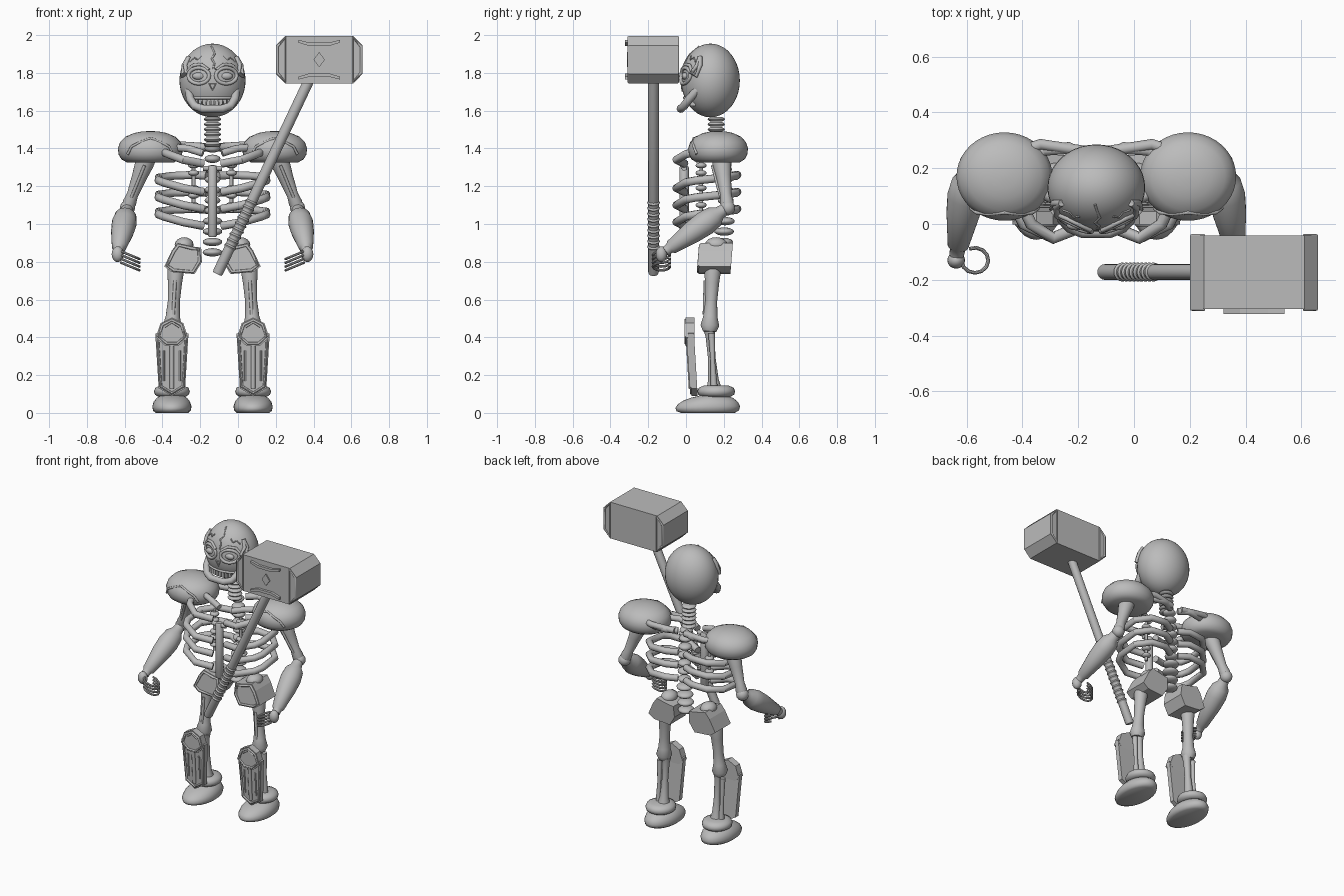
import bpy, bmesh, math
from mathutils import Vector

if "Cube" in bpy.data.objects:
    bpy.data.objects.remove(bpy.data.objects["Cube"])

CX = -0.135  # centre line of the figure
bone = bpy.data.materials.new("bone_grey")
bone.diffuse_color = (0.5, 0.5, 0.5, 1)
bone.use_nodes = True
bone.node_tree.nodes["Principled BSDF"].inputs["Base Color"].default_value = bone.diffuse_color


def finish(ob, smooth=35):
    ob.data.materials.append(bone)
    bpy.ops.object.select_all(action='DESELECT')
    ob.select_set(True)
    bpy.context.view_layer.objects.active = ob
    if smooth:
        bpy.ops.object.shade_smooth_by_angle(angle=math.radians(smooth))
    return ob


def from_bm(name, bm, smooth=35):
    bmesh.ops.recalc_face_normals(bm, faces=bm.faces)
    me = bpy.data.meshes.new(name)
    bm.to_mesh(me)
    bm.free()
    ob = bpy.data.objects.new(name, me)
    bpy.context.collection.objects.link(ob)
    return finish(ob, smooth)


def lathe(name, a, b, prof, sx=1, sy=1, n=24, smooth=40):
    """Turned shape from a to b; prof = (fraction along, radius)."""
    a, b = Vector(a), Vector(b)
    d = b - a
    q = d.to_track_quat('Z', 'Y') if abs(d.x) + abs(d.y) > 1e-6 else None
    bm = bmesh.new()
    rings = []
    for t, r in prof:
        ring = []
        for i in range(n):
            w = math.tau * i / n
            v = Vector((r * sx * math.cos(w), r * sy * math.sin(w), 0))
            ring.append(bm.verts.new(a + d * t + (q @ v if q else v)))
        rings.append(ring)
    for r0, r1 in zip(rings, rings[1:]):
        for i in range(n):
            j = (i + 1) % n
            bm.faces.new((r0[i], r0[j], r1[j], r1[i]))
    bm.faces.new(rings[0][::-1])
    bm.faces.new(rings[-1])
    return from_bm(name, bm, smooth)


def ball(name, c, r, seg=24):
    bm = bmesh.new()
    bmesh.ops.create_uvsphere(bm, u_segments=seg, v_segments=seg // 2, radius=1)
    for v in bm.verts:
        v.co = Vector(c) + Vector([v.co[i] * r[i] for i in range(3)])
    return from_bm(name, bm, 60)


def prism(name, pts, y0, y1, lean=0.0):
    """Outline in x, z pushed from y0 to y1; lean shifts y with height."""
    bm = bmesh.new()
    zm = min(p[1] for p in pts)
    f, k = [[bm.verts.new((x, y + lean * (z - zm), z)) for x, z in pts] for y in (y0, y1)]
    bm.faces.new(f)
    bm.faces.new(k[::-1])
    for i in range(len(pts)):
        j = (i + 1) % len(pts)
        bm.faces.new((f[i], k[i], k[j], f[j]))
    return from_bm(name, bm, 0)


def tube(name, pts, r, closed=False, res=3):
    cu = bpy.data.curves.new(name, 'CURVE')
    cu.dimensions = '3D'
    cu.bevel_depth = r
    cu.bevel_resolution = res
    cu.use_fill_caps = True
    sp = cu.splines.new('POLY')
    sp.points.add(len(pts) - 1)
    for p, co in zip(sp.points, pts):
        p.co = (*co, 1)
    sp.use_cyclic_u = closed
    ob = bpy.data.objects.new(name, cu)
    bpy.context.collection.objects.link(ob)
    bpy.ops.object.select_all(action='DESELECT')
    ob.select_set(True)
    bpy.context.view_layer.objects.active = ob
    bpy.ops.object.convert(target='MESH')
    return finish(bpy.context.object, 40)


# Skull
SC, SR = (CX, 0.13, 1.76), (0.175, 0.155, 0.195)
ball("skull", SC, SR, 40)


def face(x, z, out=0.0):
    """Point on the front of the skull."""
    k = 1 - (x / SR[0]) ** 2 - ((z - SC[2]) / SR[2]) ** 2
    return (CX + x, SC[1] - SR[1] * math.sqrt(max(k, 0.0)) - out, z)


tube("forehead_crack", [face(x, z) for x, z in
     ((-.005, 1.94), (.012, 1.9), (-.004, 1.875), (.01, 1.85), (.004, 1.82))], 0.005)
tube("nose", [face(x, z) for x, z in ((-.016, 1.74), (.016, 1.74), (0, 1.705))], 0.005, True)
jaw = [(-.125, .06, 1.71), (-.118, .015, 1.66), (-.095, -.01, 1.625), (-.05, -.028, 1.61)]
jaw += [(-x, y, z) for x, y, z in jaw[::-1]]
tube("jaw", [(CX + x, y, z) for x, y, z in jaw], 0.022)
tube("upper_lip", [face(x / 100, 1.668, .002) for x in range(-11, 12, 2)], 0.008)
for i in range(-4, 5):
    x, y, z = face(i * .022, 1.645, .012)
    prism("tooth", [(x - .009, 1.625), (x + .009, 1.625), (x + .008, 1.665), (x - .008, 1.665)],
          y, y + .03)

# Neck and spine
for i in range(6):
    z = 1.42 + i * .027
    lathe("neck_ring", (CX, .16, z - .012), (CX, .16, z + .012),
          [(0, .03), (.25, .042), (.5, .046), (.75, .042), (1, .03)])
for i in range(11):
    z = 0.85 + i * .055
    r = .052 if i < 4 else .042
    ball("vertebra", (CX, .19 + .02 * math.sin(i / 10 * math.pi), z), (r, r, .022), 20)

# Breastbone
lathe("breastbone", (CX, -.01, .93), (CX, -.01, 1.31),
      [(0, .018), (.03, .025), (.97, .025), (1, .018)], n=12)
tube("breastbone_bar", [(CX - .05, -.01, 1.295), (CX + .05, -.01, 1.295)], .014)

for s, side in ((-1, "left"), (1, "right")):
    def P(x, y, z):
        return (CX + s * x, y, z)

    def poly(pts, dx=0):
        return [(CX + s * (x + dx), z) for x, z in pts]

    # Eyes, brow and cheek plates
    ring = [face(s * .073 + .055 * math.cos(w), 1.785 + .042 * math.sin(w), .003)
            for w in (math.tau * i / 20 for i in range(20))]
    tube(side + "_eye_socket", ring, 0.01, True)
    ball(side + "_eye", face(s * .073, 1.783, -.005), (.034, .018, .02), 16)
    tube(side + "_brow", [face(s * x, z, .004) for x, z in
         ((.02, 1.815), (.06, 1.845), (.105, 1.84), (.13, 1.81))], .009)
    tube(side + "_temple_plate", [face(s * x, z, .012) for x, z in
         ((.125, 1.885), (.145, 1.84), (.138, 1.80), (.158, 1.785), (.152, 1.84), (.125, 1.885))], .012)
    tube(side + "_temple_crack", [face(s * x, z) for x, z in
         ((.06, 1.89), (.08, 1.87), (.095, 1.88), (.12, 1.86))], .004)

    # Ribs
    for z, k in ((1.385, .9), (1.235, 1), (1.145, 1), (1.055, 1)):
        tube(side + "_rib", [P(.03, .235, z + .02), P(.1, .272, z + .025), P(.21 * k, .265, z + .02),
             P(.285 * k, .19, z + .01), P(.285 * k, .05, z - .005), P(.26 * k, 0, z - .015),
             P(.155, -.05, z - .045), P(.05, -.008, z - .065)], .022)
    tube(side + "_collar_bone", [P(.05, .06, 1.375), P(.13, .08, 1.4), P(.28, .15, 1.41)], .02)
    tube(side + "_shoulder_strut", [P(.04, .26, 1.41), P(.2, .285, 1.42), P(.3, .25, 1.42)], .02)

    # Small joints inside the chest
    tube(side + "_inner_rod", [P(.1, .08, 1.06), P(.1, .08, 1.34)], .01)
    for z in (1.1, 1.15, 1.19, 1.27, 1.31):
        ball(side + "_inner_joint", P(.1, .08, z), (.03, .03, .016), 12)

    # Shoulder guard with raised trim
    lathe(side + "_shoulder_guard", P(.329, .17, 1.326), P(.329, .17, 1.492),
          [(0, .125), (.1, .153), (.25, .168), (.45, .172), (.65, .16), (.82, .132),
           (.94, .085), (.985, .045), (1, .01)], 1, .92, 40, 60)
    trim = []
    for x, z in ((-.12, 1.37), (-.1, 1.41), (-.06, 1.43), (0, 1.455), (.06, 1.43), (.1, 1.41), (.12, 1.37)):
        rad = .172 if z < 1.42 else .158 if z < 1.44 else .14
        trim.append(P(.329 + x, .17 - .92 * math.sqrt(rad * rad - x * x), z))
    tube(side + "_shoulder_trim", trim, .007)

    # Arm
    lathe(side + "_upper_arm", P(.345, .185, 1.36), P(.45, .22, 1.085),
          [(0, .05), (.15, .05), (.4, .04), (.75, .03), (.9, .036), (1, .03)])
    tube(side + "_upper_arm_trim", [P(.36, .14, 1.31), P(.405, .168, 1.2), P(.43, .185, 1.14)], .008)
    ball(side + "_elbow", P(.45, .22, 1.085), (.04, .04, .04), 16)
    lathe(side + "_forearm", P(.45, .215, 1.085), P(.5, -.11, .855),
          [(0, .03), (.12, .036), (.2, .058), (.35, .066), (.55, .06), (.9, .038), (.93, .028), (1, .026)])
    ball(side + "_palm", P(.502, -.13, .84), (.032, .03, .042), 16)
    for i in range(4):
        arc = [(math.radians(w)) for w in range(-20, 271, 29)]
        tube(side + "_finger", [P(.435 - .048 * math.cos(w + .4) * -1, -.13 - .045 * math.sin(w + .4),
             .855 - i * .02 - .03 * (1 - math.cos(w + .4)) / 1.5) for w in arc], .007, res=2)

    # Hip block with raised border
    hip = [(.255, .775), (.215, .745), (.095, .735), (.055, .80), (.06, .875),
           (.1, .88), (.185, .9), (.215, .86)]
    prism(side + "_hip_block", poly(hip), .065, .235, .08)
    mid = (.15, .815)
    inner = [(mid[0] + (x - mid[0]) * .85, mid[1] + (z - mid[1]) * .85) for x, z in hip]
    tube(side + "_hip_border", [(x, .064 + .08 * (z - .735), z) for x, z in poly(inner)], .008, True)
    ball(side + "_hip_cap", P(.15, .16, .89), (.05, .06, .04), 16)

    # Leg bones
    lathe(side + "_thigh_bone", P(.19, .145, .83), P(.215, .125, .43),
          [(0, .02), (.06, .042), (.15, .046), (.35, .038), (.6, .032), (.8, .038), (.92, .05), (1, .035)])
    tube(side + "_thigh_trim", [P(.198, .102, .7), P(.208, .097, .52)], .009)
    lathe(side + "_shin_bone", P(.2, .125, .44), P(.2, .15, .11),
          [(0, .032), (.1, .024), (.45, .02), (.8, .028), (1, .045)])
    lathe(side + "_calf_bone", P(.24, .135, .42), P(.24, .15, .11), [(0, .018), (.5, .012), (1, .02)], n=14)

    # Shin guard and knee guard
    shin = [(-.088, .42), (-.07, .13), (0, .09), (.07, .13), (.088, .42), (0, .44)]
    knee = [(-.085, .4), (-.06, .475), (0, .505), (.06, .475), (.085, .4), (.035, .355), (-.035, .355)]
    prism(side + "_shin_guard", poly(shin, .215), .03, .062, -.06)
    prism(side + "_knee_guard", poly(knee, .215), -.002, .045)
    tube(side + "_shin_border", [(x, .03 - .06 * (z - .09), z) for x, z in
         poly([(x * .85, .27 + (z - .27) * .92) for x, z in shin], .215)], .008, True)
    tube(side + "_shin_ridge", [P(.215, .026, .13), P(.215, .012, .36)], .012)
    for x in (-.042, .042):
        tube(side + "_shin_line", [P(.215 + x, .024, .17), P(.215 + x, .014, .33)], .005)
    tube(side + "_knee_border", [(x, -.002, z) for x, z in
         poly([(x * .82, .43 + (z - .43) * .82) for x, z in knee], .215)], .007, True)
    tube(side + "_knee_chevron", [P(.175, -.002, .455), P(.215, -.002, .48), P(.255, -.002, .455)], .006)

    # Foot with lowered toe, and ankle cuff
    foot = lathe(side + "_foot", P(.215, .115, 0), P(.215, .115, .1),
                 [(0, .086), (.12, .1), (.35, .104), (.6, .096), (.8, .08), (.93, .055), (1, .02)],
                 1, 1.65, 32, 60)
    for v in foot.data.vertices:
        v.co.z *= 1 - max(0, .12 - v.co.y) * 1.5
    lathe(side + "_ankle_cuff", P(.215, .16, .085), P(.215, .16, .145),
          [(0, .075), (.2, .095), (.5, .1), (.8, .092), (1, .065)], .95, 1, 28, 60)

# Hammer handle with grip rings
A, B = Vector((-.11, -.172, .735)), Vector((.385, -.172, 1.78))
lathe("hammer_handle", A, B, [(0, .024), (.01, .028), (1, .028)], n=20)
for i in range(9):
    t = .13 + i * .028
    lathe("grip_ring", A.lerp(B, t), A.lerp(B, t + .016), [(0, .028), (.5, .034), (1, .028)], n=20)

# Hammer head: eight-sided block with raised bars on its face
x0, x1, z0, z1, c = .2, .66, 1.745, 1.995, .05
prism("hammer_head", [(x0 + c, z0), (x1 - c, z0), (x1, z0 + c), (x1, z1 - c),
                      (x1 - c, z1), (x0 + c, z1), (x0, z1 - c), (x0, z0 + c)], -.305, -.042)
for s in (-1, 1):
    xm, zm = .43, 1.87
    tube("head_end_border", [(xm + s * x, -.303, zm + z) for x, z in
         ((.178, .117), (.222, .07), (.222, -.07), (.178, -.117))], .008, True)
    tube("head_back_border", [(xm + s * x, -.044, zm + z) for x, z in
         ((.178, .117), (.222, .07), (.222, -.07), (.178, -.117))], .008, True)
    prism("head_chevron", [(xm + x, zm + s * z) for x, z in
          ((-.11, .105), (-.05, .09), (.05, .09), (.11, .105), (.11, .09), (.05, .072),
           (-.05, .072), (-.11, .09))], -.322, -.304)
prism("head_diamond", [(xm, zm + .04), (xm + .03, zm), (xm, zm - .04), (xm - .03, zm)], -.313, -.304)
